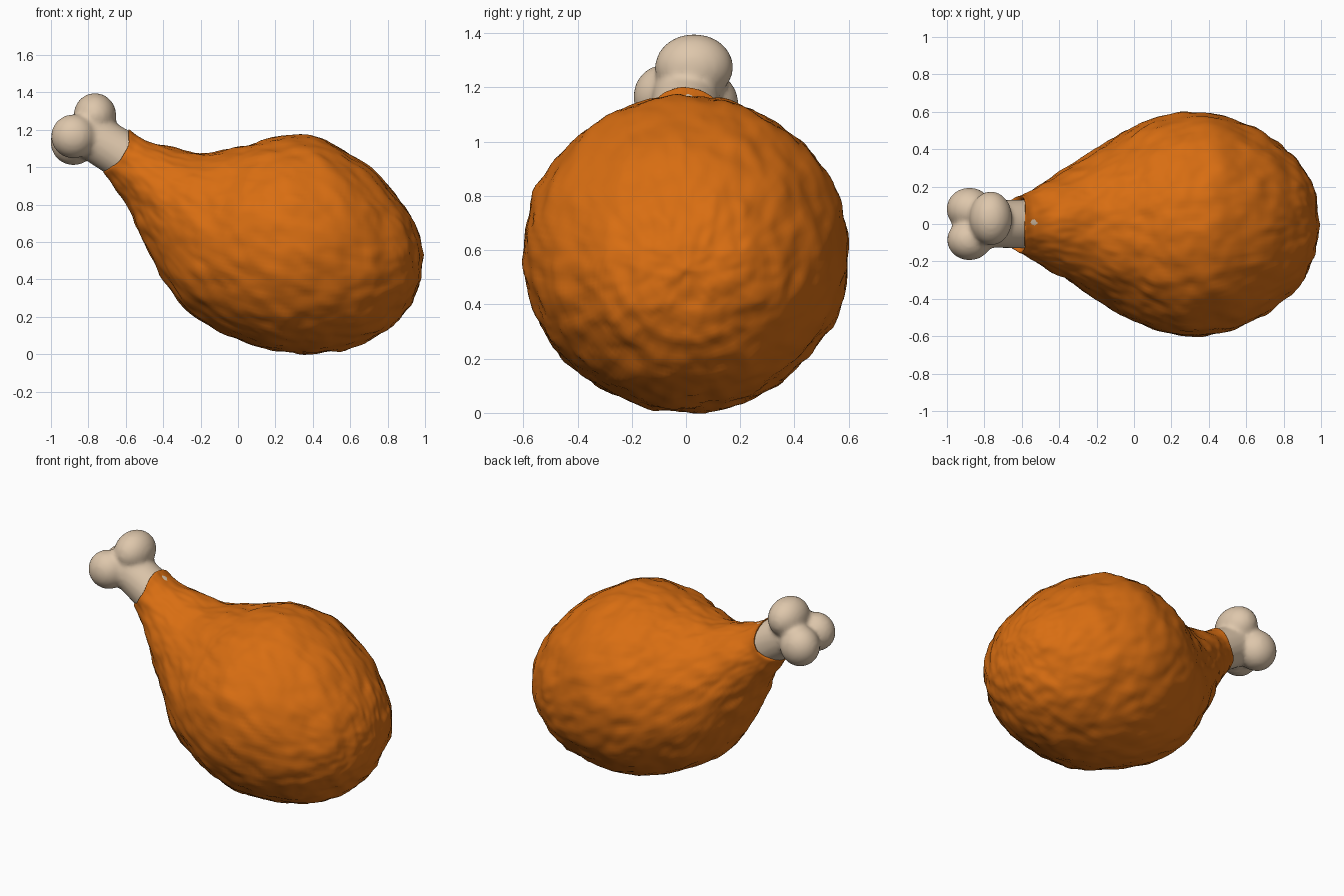
import bpy, bmesh, math
from mathutils import Vector, Matrix, noise

if "Cube" in bpy.data.objects:
    bpy.data.objects.remove(bpy.data.objects["Cube"])


def make_material(name, color):
    mat = bpy.data.materials.new(name)
    mat.use_nodes = True
    mat.diffuse_color = color
    mat.node_tree.nodes["Principled BSDF"].inputs["Base Color"].default_value = color
    return mat


def make_object(name, bm, mat):
    bmesh.ops.recalc_face_normals(bm, faces=bm.faces)
    mesh = bpy.data.meshes.new(name)
    for face in bm.faces:
        face.smooth = True
    bm.to_mesh(mesh)
    bm.free()
    mesh.materials.append(mat)
    obj = bpy.data.objects.new(name, mesh)
    bpy.context.collection.objects.link(obj)
    return obj


def catmull(points, t):
    i = min(int(t), len(points) - 2)
    f = t - i
    a, b, c, d = (points[max(0, min(len(points) - 1, i + k))] for k in (-1, 0, 1, 2))
    return [q + f / 2 * (r - p + f * (2 * p - 5 * q + 4 * r - s + f * (3 * (q - r) + s - p)))
            for p, q, r, s in zip(a, b, c, d)]


skin = make_material("roasted skin", (0.69, 0.155, 0.006, 1))
bone_mat = make_material("pale bone", (0.73, 0.57, 0.41, 1))

# Meat sections: top x, top z, bottom x, bottom z, half width
SECTIONS = [
    (-0.56, 1.13, -0.66, 1.00, 0.09),
    (-0.585, 1.20, -0.72, 0.98, 0.145),
    (-0.53, 1.165, -0.67, 0.91, 0.165),
    (-0.40, 1.115, -0.58, 0.76, 0.215),
    (-0.20, 1.08, -0.47, 0.53, 0.30),
    (0.0, 1.11, -0.29, 0.25, 0.43),
    (0.15, 1.15, -0.05, 0.10, 0.54),
    (0.32, 1.17, 0.20, 0.015, 0.60),
    (0.50, 1.13, 0.45, 0.01, 0.58),
    (0.70, 1.00, 0.70, 0.07, 0.485),
    (0.87, 0.82, 0.88, 0.21, 0.335),
    (0.96, 0.67, 0.965, 0.37, 0.18),
    (0.985, 0.53, 0.985, 0.52, 0.005),
]
SIDES, STEPS = 160, 11

bm = bmesh.new()
rings = []
count = (len(SECTIONS) - 1) * STEPS
for j in range(count + 1):
    t = j / STEPS
    tx, tz, bx, bz, w = catmull(SECTIONS, t)
    top, bottom = Vector((tx, 0, tz)), Vector((bx, 0, bz))
    bow = Vector((0.065, 0, -0.03)) * max(0, 1 - t / 3)   # scooped sides of the cuff
    ring = []
    for k in range(SIDES):
        a = math.tau * k / SIDES
        p = (top + bottom) / 2 + (top - bottom) / 2 * math.cos(a)
        p += bow * math.sin(a) ** 2
        p.y = w * math.sin(a)
        ring.append(bm.verts.new(p))
    rings.append(ring)
for r0, r1 in zip(rings, rings[1:]):
    for k in range(SIDES):
        n = (k + 1) % SIDES
        bm.faces.new((r0[k], r0[n], r1[n], r1[k]))
bm.faces.new(rings[0])
bm.faces.new(rings[-1])
bmesh.ops.recalc_face_normals(bm, faces=bm.faces)
bm.normal_update()

# Lumpy, wrinkled skin: broad lumps plus fine creases drawn out along the leg
along = Vector((0.85, 0, -0.52))
for j, ring in enumerate(rings):
    strength = min(1, j / (4 * STEPS) + 0.15)
    for v in ring:
        p = v.co
        stretched = p - along * p.dot(along) * 0.5
        bump = 0.012 * noise.noise(p * 6) + 0.010 * noise.noise(stretched * 15)
        bump += 0.004 * noise.noise(stretched * 30)
        v.co = p + v.normal * bump * strength
make_object("meat", bm, skin)

# Bone: shaft and three knuckles fused into one smooth form
bm = bmesh.new()
start, end = Vector((-0.45, 0, 0.96)), Vector((-0.82, 0, 1.19))
axis = end - start
turn = axis.to_track_quat("Z", "Y").to_matrix().to_4x4()
bmesh.ops.create_cone(bm, cap_ends=True, segments=40, radius1=0.135, radius2=0.125,
                      depth=axis.length, matrix=Matrix.Translation((start + end) / 2) @ turn)
KNUCKLES = [
    ((-0.765, 0.03, 1.275), (0.115, 0.145, 0.122)),
    ((-0.88, 0.08, 1.135), (0.123, 0.115, 0.125)),
    ((-0.88, -0.085, 1.165), (0.12, 0.11, 0.118)),
]
for center, size in KNUCKLES:
    bmesh.ops.create_uvsphere(bm, u_segments=40, v_segments=24, radius=1,
                              matrix=Matrix.Translation(center) @ Matrix.Diagonal((*size, 1)))
bone = make_object("bone", bm, bone_mat)
remesh = bone.modifiers.new("fuse", "REMESH")
remesh.mode = "VOXEL"
remesh.voxel_size = 0.014
remesh.use_smooth_shade = True
smooth = bone.modifiers.new("soften", "SMOOTH")
smooth.factor = 0.5
smooth.iterations = 10
